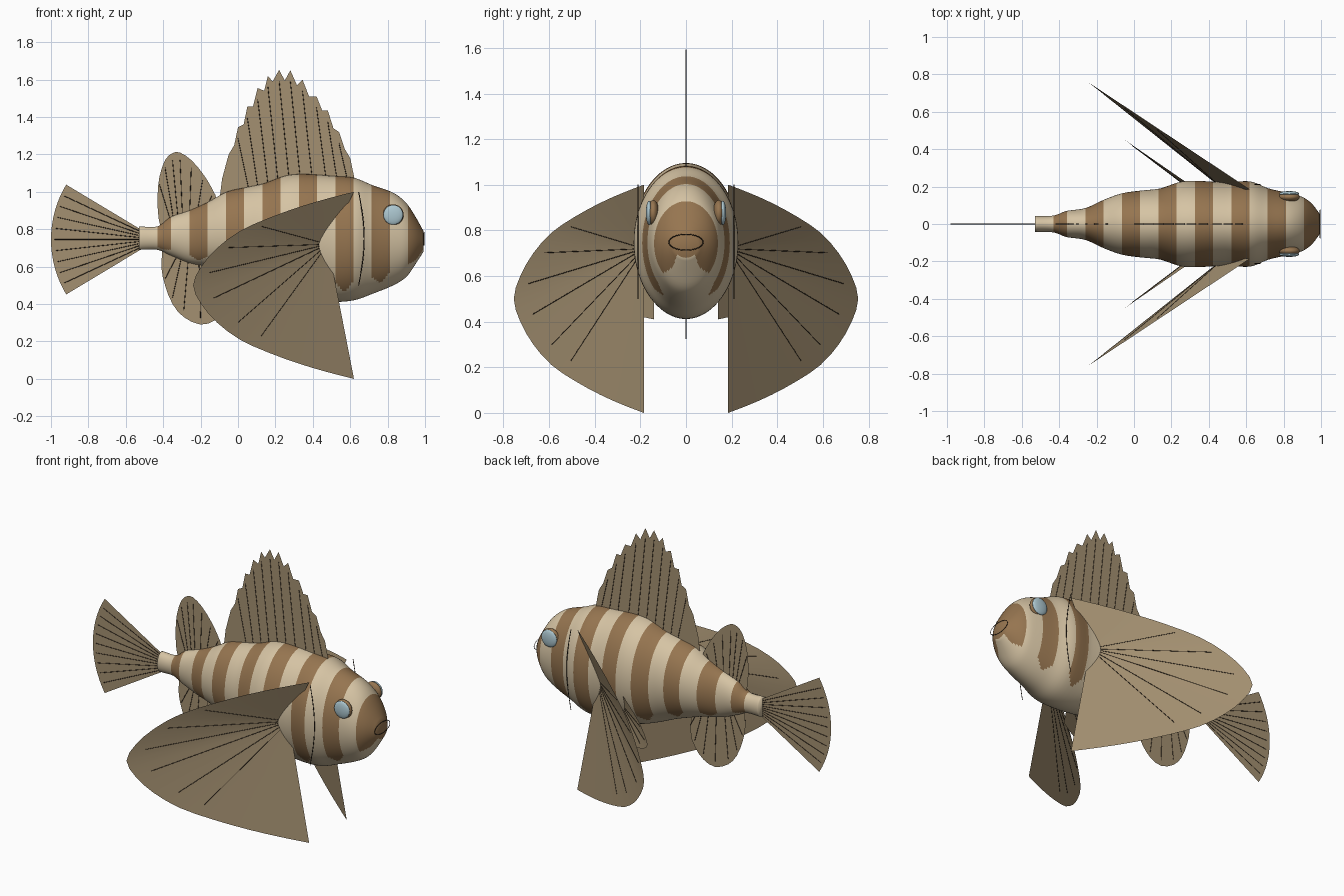
import bpy, bmesh, math
from mathutils import Vector

if "Cube" in bpy.data.objects:
    bpy.data.objects.remove(bpy.data.objects["Cube"])


def mat(name, rgb):
    m = bpy.data.materials.new(name)
    m.diffuse_color = (*rgb, 1)
    m.use_nodes = True
    m.node_tree.nodes["Principled BSDF"].inputs["Base Color"].default_value = m.diffuse_color
    return m


CREAM = mat("cream", (0.67, 0.55, 0.37))
BROWN = mat("brown", (0.305, 0.178, 0.08))
FIN = mat("fin tan", (0.37, 0.28, 0.165))
DARK = mat("dark line", (0.03, 0.02, 0.012))
BLUE = mat("pale blue", (0.42, 0.58, 0.64))


def finish(bm, name, mats, smooth=True):
    me = bpy.data.meshes.new(name)
    bm.to_mesh(me)
    bm.free()
    for m in mats:
        me.materials.append(m)
    for p in me.polygons:
        p.use_smooth = smooth
    ob = bpy.data.objects.new(name, me)
    bpy.context.collection.objects.link(ob)
    return ob


def lines(name, paths, r=0.0018, cyclic=False):
    """Thin dark tubes, swept along each path of points."""
    cu = bpy.data.curves.new(name, 'CURVE')
    cu.dimensions = '3D'
    cu.bevel_depth = r
    cu.bevel_resolution = 0
    for path in paths:
        sp = cu.splines.new('POLY')
        sp.points.add(len(path) - 1)
        for p, co in zip(sp.points, path):
            p.co = (*co, 1)
        sp.use_cyclic_u = cyclic
    cu.materials.append(DARK)
    ob = bpy.data.objects.new(name, cu)
    bpy.context.collection.objects.link(ob)


def flat_fin(name, rim, root):
    """Single sheet in the middle plane: triangles from a root point to an (x, z) rim."""
    bm = bmesh.new()
    c = bm.verts.new((root[0], 0, root[1]))
    vs = [bm.verts.new((x, 0, z)) for x, z in rim]
    for a, b in zip(vs, vs[1:]):
        bm.faces.new((c, a, b))
    finish(bm, name, [FIN], False)


def smooth_curve(pts, n=4):
    """Catmull-Rom through the points."""
    P = [Vector(p) for p in pts]
    P = [2 * P[0] - P[1]] + P + [2 * P[-1] - P[-2]]
    out = []
    for a, b, c, d in zip(P, P[1:], P[2:], P[3:]):
        for i in range(n):
            t = i / n
            out.append(0.5 * (2 * b + (c - a) * t + (2 * a - 5 * b + 4 * c - d) * t * t
                              + (3 * b - a - 3 * c + d) * t ** 3))
    return out + [P[-2]]


# Body: elliptical loft from stations (x, top, bottom, half width)
STATIONS = [(-.53, .815, .69, .042), (-.43, .815, .69, .045), (-.36, .865, .66, .07),
            (-.26, .90, .62, .085), (-.16, .945, .60, .13), (-.06, 1.0, .57, .165),
            (.05, 1.025, .53, .18), (.14, 1.045, .49, .19), (.25, 1.085, .45, .226),
            (.35, 1.095, .43, .230), (.50, 1.085, .412, .222), (.62, 1.075, .42, .228),
            (.72, 1.035, .455, .19), (.83, .995, .50, .165), (.90, .94, .545, .145),
            (.95, .865, .615, .11), (.992, .79, .68, .055)]
tops = smooth_curve([(s[0], s[1], s[2]) for s in STATIONS])
wids = smooth_curve([(s[0], s[3], 0) for s in STATIONS])


def section(x):
    for a, b, c, d in zip(tops, tops[1:], wids, wids[1:]):
        if x <= b.x:
            break
    t = (x - a.x) / (b.x - a.x)
    p, q = a.lerp(b, t), c.lerp(d, t)
    return p.y, p.z, q.y


SEG = 96
STEP = 0.195 / 16
bm = bmesh.new()
rings = []
for x in [-.455 + STEP * i for i in range(-6, 119)] + [.992]:
    top, bot, w = section(x)
    rings.append([bm.verts.new((x, w * math.sin(2 * math.pi * j / SEG),
                                (top + bot) / 2 + (top - bot) / 2 * math.cos(2 * math.pi * j / SEG)))
                  for j in range(SEG)])
for a, b in zip(rings, rings[1:]):
    xc = (a[0].co.x + b[0].co.x) / 2
    band = ((xc + .455) / .195) % 1
    for j in range(SEG):
        k = (j + 1) % SEG
        f = bm.faces.new((a[j], a[k], b[k], b[j]))
        # brown bands that stop with a rounded end above the pale belly
        limit = -.82 + .16 * (band * 4 - 1) ** 2
        if band < .5 and xc > -.43 and math.cos(2 * math.pi * (j + .5) / SEG) > limit:
            f.material_index = 1
bm.faces.new(rings[0])
bm.faces.new(rings[-1][::-1]).material_index = 1
bmesh.ops.recalc_face_normals(bm, faces=bm.faces)
finish(bm, "body", [CREAM, BROWN])

# First dorsal fin with a serrated edge, and its spines
crest = [(-.10, .95), (-.085, 1.07), (-.05, 1.20), (-.02, 1.25), (0, 1.345), (.03, 1.36), (.05, 1.455),
         (.08, 1.455), (.105, 1.555), (.14, 1.54), (.16, 1.62), (.185, 1.59), (.22, 1.652),
         (.25, 1.595), (.28, 1.65), (.315, 1.57), (.345, 1.60), (.38, 1.51), (.42, 1.51),
         (.45, 1.435), (.48, 1.435), (.51, 1.34), (.54, 1.32), (.57, 1.23), (.60, 1.18), (.625, 1.06)]
flat_fin("dorsal_fin", crest, (.28, .96))
lines("dorsal_spines", [[(x + .06, 0, 1.0), (x, 0, z - .06)] for x, z in crest[4:23:2]])

# Second dorsal and anal fins with rays
leaf = smooth_curve([(-.40, .76), (-.425, .86), (-.43, .98), (-.42, 1.08), (-.39, 1.17), (-.35, 1.207),
                     (-.31, 1.21), (-.25, 1.17), (-.19, 1.10), (-.14, 1.02), (-.11, .94), (-.12, .80)], 2)
flat_fin("second_dorsal_fin", leaf, (-.26, .80))
lines("second_dorsal_rays", [[(x * .6 - .11, 0, .85), (x, 0, z - .04)] for x, z in
                             [p[:2] for p in leaf[6:20:2]]])
anal = smooth_curve([(-.40, .73), (-.41, .60), (-.39, .50), (-.35, .40), (-.29, .33), (-.20, .29),
                     (-.12, .315), (-.06, .38), (-.03, .47), (-.05, .66)], 2)
flat_fin("anal_fin", anal, (-.22, .68))
lines("anal_rays", [[(x * .6 - .09, 0, .66), (x, 0, z + .035)] for x, z in [p[:2] for p in anal[4:18:2]]])


# Tail fan with rays
def tail(r, deg):
    a = math.radians(deg)
    return -.43 - r * math.cos(a), .745 + r * math.sin(a)


flat_fin("tail_fin", [tail(.57, -31 + 62 * i / 16) for i in range(17)], (-.43, .745))
rays = []
for i in range(9):
    (x0, z0), (x1, z1) = tail(.1, -25 + i * 6.25), tail(.55, -25 + i * 6.25)
    rays.append([(x0, 0, z0), (x1, 0, z1)])
lines("tail_rays", rays)

# Paired fins: cone sheets fanned from a root to an arc (outward share, height)
HALF = [(0, .5), (.16, .465), (.337, .42), (.53, .36), (.71, .29), (.85, .20), (.95, .10)]
ARC = smooth_curve(HALF + [(1, 0)] + [(d, -h) for d, h in HALF[::-1]], 2)


def fan(name, s, root, base, reach, tall, picks):
    apex = Vector((root[0], s * root[1], root[2]))
    rim = [Vector((base[0] - reach[0] * p[0], s * (base[1] + reach[1] * p[0]), base[2] + tall * p[1]))
           for p in ARC]
    bm = bmesh.new()
    rows = [[bm.verts.new(apex.lerp(p, t)) for p in rim] for t in (.02, .35, .7, 1)]
    for a, b in zip(rows, rows[1:]):
        for i in range(len(rim) - 1):
            bm.faces.new((a[i], a[i + 1], b[i + 1], b[i]))
    finish(bm, name, [FIN])
    lines(name + "_rays", [[apex, apex.lerp(rim[i], .9)] for i in picks])


for side, s in (("right", -1), ("left", 1)):
    fan(side + "_pectoral_fin", s, (.48, .185, .72), (.62, .185, .5), (.86, .57), 1, (7, 10, 13, 16, 19, 21))
    fan(side + "_pelvic_fin", s, (.36, .14, .60), (.40, .14, .56), (.45, .31), .3, (10, 14, 18))

    # Eye: brown socket and pale lens
    for name, m, y, ry, r in (("eye_socket", BROWN, .144, .026, .056), ("eye_lens", BLUE, .162, .014, .053)):
        bm = bmesh.new()
        bmesh.ops.create_uvsphere(bm, u_segments=24, v_segments=14, radius=1)
        for v in bm.verts:
            v.co = (.83 + v.co.x * r, s * y + v.co.y * ry, .877 + v.co.z * r)
        finish(bm, side + "_" + name, [m])

    # Gill line
    lines(side + "_gill_line", [[(.645 + .03 * math.sin(math.pi * i / 12), s * .211, 1.0 - .5 * i / 12)
                                 for i in range(13)]], .0025)

# Mouth ring
lines("mouth", [[(.995, .075 * math.cos(i * math.pi / 16), .748 + .035 * math.sin(i * math.pi / 16))
                 for i in range(32)]], .002, True)
